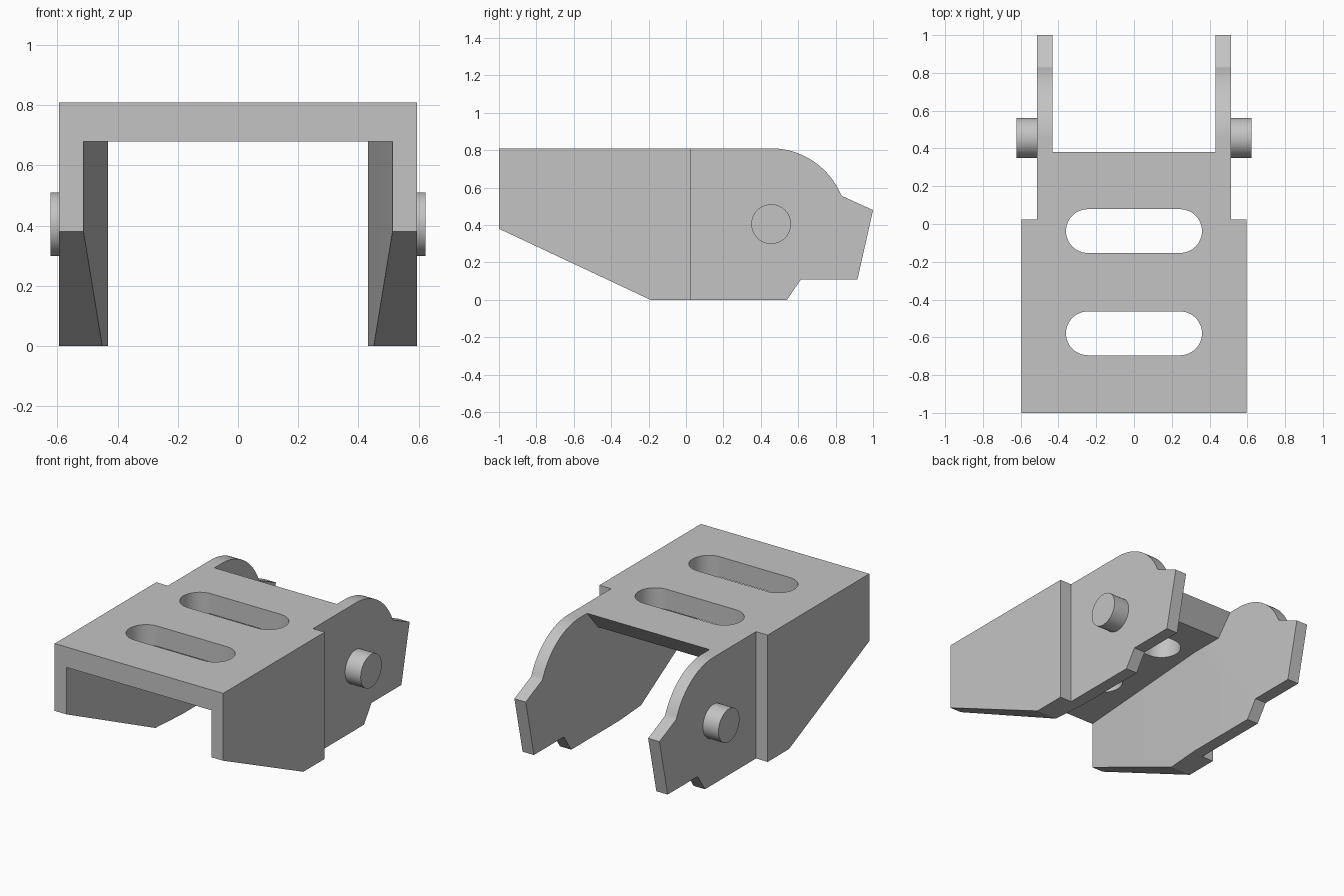
import bpy, bmesh, math
from mathutils import Vector

cube = bpy.data.objects.get("Cube")
if cube:
    bpy.data.objects.remove(cube, do_unlink=True)

OUTER, ARM, INNER, PIN_END = 0.595, 0.5125, 0.4325, 0.6225
TOP, UNDER = 0.81, 0.68
PIVOT = (0.455, 0.405)

grey = bpy.data.materials.new("plain grey")
grey.use_nodes = True
colour = (0.55, 0.55, 0.55, 1)
grey.diffuse_color = colour
grey.node_tree.nodes["Principled BSDF"].inputs["Base Color"].default_value = colour


def prism(name, points, low, high, axis):
    """Extrude a profile: (y, z) points along x, or (x, y) points along z."""
    along_x = axis == "x"
    bm = bmesh.new()
    verts = [bm.verts.new((low, a, b) if along_x else (a, b, low)) for a, b in points]
    face = bm.faces.new(verts)
    step = Vector((high - low, 0, 0) if along_x else (0, 0, high - low))
    grown = bmesh.ops.extrude_face_region(bm, geom=[face])["geom"]
    bmesh.ops.translate(bm, vec=step, verts=[v for v in grown if isinstance(v, bmesh.types.BMVert)])
    bmesh.ops.recalc_face_normals(bm, faces=bm.faces)
    mesh = bpy.data.meshes.new(name)
    bm.to_mesh(mesh)
    bm.free()
    mesh.materials.append(grey)
    obj = bpy.data.objects.new(name, mesh)
    bpy.context.collection.objects.link(obj)
    return obj


def arc(cx, cy, radius, start, end, count):
    angles = [math.radians(start + (end - start) * i / count) for i in range(count + 1)]
    return [(cx + radius * math.cos(a), cy + radius * math.sin(a)) for a in angles]


def smooth(obj):
    bpy.ops.object.select_all(action="DESELECT")
    obj.select_set(True)
    bpy.context.view_layer.objects.active = obj
    bpy.ops.object.shade_smooth_by_angle(angle=math.radians(20))


# Side outline with the rounded shoulder over the pivot
outline = [(-1, TOP), (-1, 0.38), (-0.19, 0), (0.54, 0), (0.615, 0.11),
           (0.917, 0.11), (1, 0.48), (0.835, 0.555)]
outline += arc(*PIVOT, TOP - PIVOT[1], 23, 90, 24)
bracket = prism("bracket", outline, -OUTER, OUTER, "x")

cutters = []
# Narrower outside behind the step
for side in (-1, 1):
    a, b = side * ARM, side * 0.8
    cutters.append(prism("step_cutter", [(a, 0.025), (b, 0.025), (b, 1.2), (a, 1.2)], -0.5, 1.2, "z"))
# Tapered channel under the plate
wide = 0.513 + 0.0155
half = [(wide, -1.2), (INNER, 0.05), (INNER, 1.2)]
cutters.append(prism("channel_cutter", half + [(-x, y) for x, y in reversed(half)], -0.5, UNDER, "z"))
# Gap between the arms, with the undercut rear edge of the plate
cutters.append(prism("gap_cutter", [(0.226, 0.628), (0.49, 0.94), (1.2, 0.94), (1.2, 0.628)],
                     -INNER, INNER, "x"))
# Two rounded slots through the plate
for y in (-0.0375, -0.579):
    r, end = 0.116, 0.36 - 0.116
    slot = arc(end, y, r, -90, 90, 24) + arc(-end, y, r, 90, 270, 24)
    cutters.append(prism("slot_cutter", slot, 0.5, 1, "z"))

for cutter in cutters:
    mod = bracket.modifiers.new("cut", "BOOLEAN")
    mod.operation = "DIFFERENCE"
    mod.solver = "EXACT"
    mod.object = cutter

# Bake the cuts and discard the cutters
graph = bpy.context.evaluated_depsgraph_get()
baked = bpy.data.meshes.new_from_object(bracket.evaluated_get(graph))
bracket.modifiers.clear()
bracket.data = baked
for cutter in cutters:
    bpy.data.objects.remove(cutter, do_unlink=True)
smooth(bracket)
weighted = bracket.modifiers.new("even_shading", "WEIGHTED_NORMAL")
weighted.keep_sharp = True

# Pivot pins on the outside of both arms
for side, name in ((1, "left_pin"), (-1, "right_pin")):
    circle = arc(*PIVOT, 0.106, 0, 360, 48)[:-1]
    smooth(prism(name, circle, side * (ARM - 0.02), side * PIN_END, "x"))
